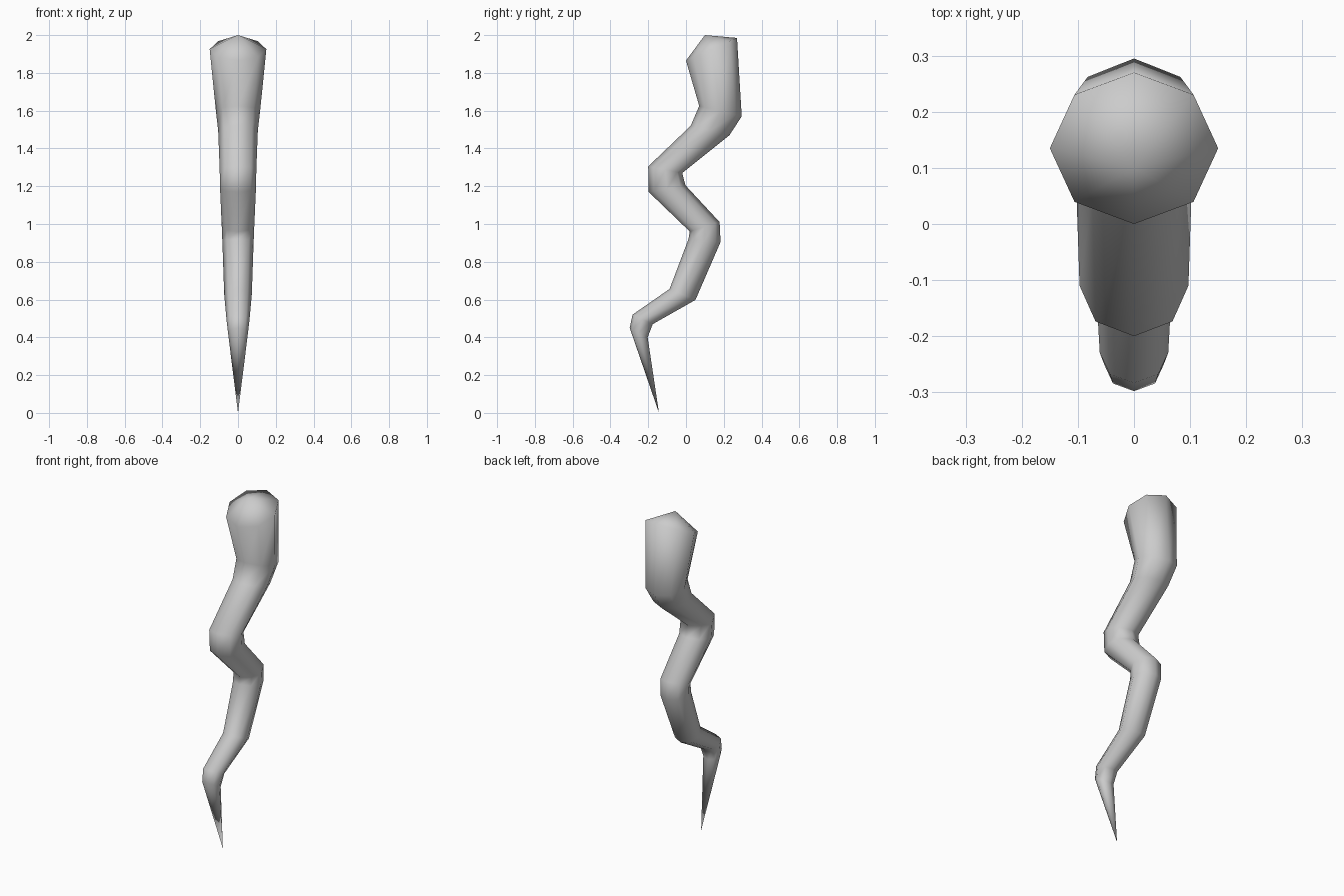
import bpy, bmesh, math
from mathutils import Vector

cube = bpy.data.objects.get("Cube")
if cube:
    bpy.data.objects.remove(cube, do_unlink=True)

SIDES = 8
# Each ring: front point (y, z), back point (y, z), half width in x
RINGS = [
    ((0.00, 1.865), (0.27, 1.985), 0.15),
    ((0.07, 1.625), (0.295, 1.57), 0.117),
    ((0.025, 1.52), (0.23, 1.47), 0.105),
    ((-0.20, 1.305), (-0.02, 1.27), 0.097),
    ((-0.198, 1.17), (-0.003, 1.205), 0.095),
    ((0.02, 0.96), (0.178, 1.01), 0.086),
    ((0.013, 0.92), (0.183, 0.905), 0.083),
    ((-0.087, 0.656), (0.05, 0.598), 0.073),
    ((-0.283, 0.52), (-0.176, 0.47), 0.061),
    ((-0.298, 0.45), (-0.203, 0.40), 0.053),
]
CROWN = (0, 0.10, 2.0)
TIP = (0, -0.143, 0.0)

grey = bpy.data.materials.new("plain grey")
grey.use_nodes = True
grey.diffuse_color = (0.6, 0.6, 0.6, 1)
grey.node_tree.nodes["Principled BSDF"].inputs["Base Color"].default_value = (0.6, 0.6, 0.6, 1)


def add_ring(bm, front, back, half_width):
    """Tilted octagon spanning the front and back points."""
    f, b = Vector((0, *front)), Vector((0, *back))
    centre, depth = (f + b) / 2, (b - f) / 2
    angles = [2 * math.pi * i / SIDES for i in range(SIDES)]
    return [bm.verts.new(centre + depth * math.cos(a)
                         + Vector((half_width * math.sin(a), 0, 0))) for a in angles]


# Zigzag tapering spike: bridged rings, domed crown and pointed tip
bm = bmesh.new()
rings = [add_ring(bm, *r) for r in RINGS]
crown, tip = bm.verts.new(CROWN), bm.verts.new(TIP)
for i in range(SIDES):
    j = (i + 1) % SIDES
    for upper, lower in zip(rings, rings[1:]):
        bm.faces.new((upper[i], upper[j], lower[j], lower[i]))
    bm.faces.new((crown, rings[0][j], rings[0][i]))
    bm.faces.new((tip, rings[-1][i], rings[-1][j]))
bmesh.ops.recalc_face_normals(bm, faces=bm.faces)
for face in bm.faces:
    face.smooth = True

mesh = bpy.data.meshes.new("wavy_spike")
bm.to_mesh(mesh)
bm.free()
mesh.materials.append(grey)
spike = bpy.data.objects.new("wavy_spike", mesh)
bpy.context.collection.objects.link(spike)
